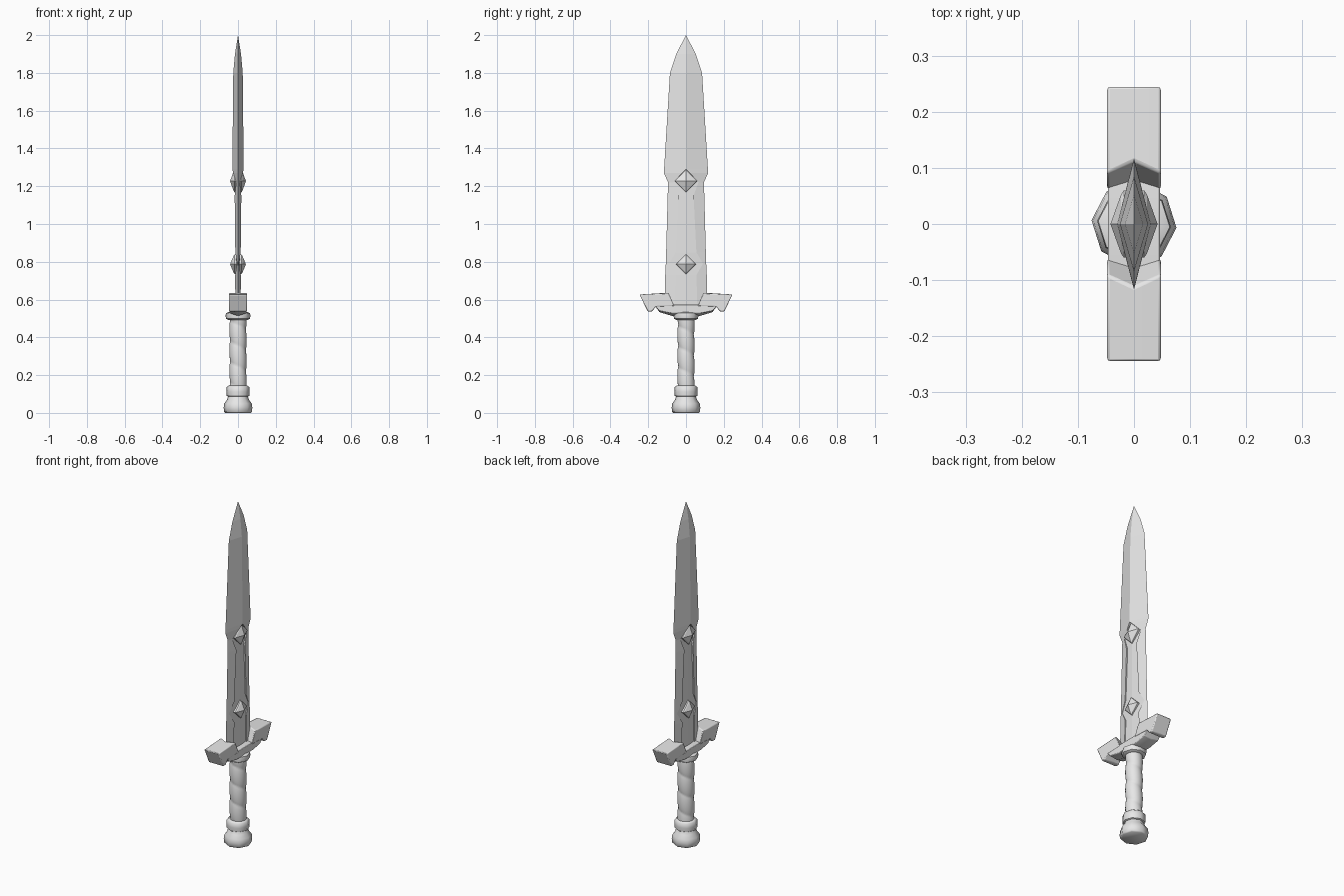
import bpy, bmesh, math
from mathutils import Vector

cube = bpy.data.objects.get("Cube")
if cube:
    bpy.data.objects.remove(cube)

steel = bpy.data.materials.new("plain_grey")
steel.use_nodes = True
GREY = (0.8, 0.8, 0.8, 1)
steel.diffuse_color = GREY
steel.node_tree.nodes["Principled BSDF"].inputs["Base Color"].default_value = GREY


def finish(name, bm, mirror=None, bevel=0, smooth=None):
    """Turn a bmesh into a named object with optional mirror, bevel and smoothing."""
    bmesh.ops.remove_doubles(bm, verts=bm.verts, dist=1e-5)
    bmesh.ops.recalc_face_normals(bm, faces=bm.faces)
    me = bpy.data.meshes.new(name)
    bm.to_mesh(me)
    bm.free()
    ob = bpy.data.objects.new(name, me)
    bpy.context.collection.objects.link(ob)
    me.materials.append(steel)
    if mirror:
        mod = ob.modifiers.new("mirror", 'MIRROR')
        mod.use_axis = mirror
        mod.merge_threshold = 1e-4
    if bevel:
        mod = ob.modifiers.new("bevel", 'BEVEL')
        mod.width = bevel
        mod.segments = 2
        mod.limit_method = 'ANGLE'
        mod.angle_limit = math.radians(35)
    if smooth:
        bpy.ops.object.select_all(action='DESELECT')
        ob.select_set(True)
        bpy.context.view_layer.objects.active = ob
        bpy.ops.object.shade_smooth_by_angle(angle=math.radians(smooth))
    return ob


def add_face(bm, pts):
    """Add a polygon, skipping repeated corners."""
    keep = []
    for p in map(Vector, pts):
        if all((p - q).length > 1e-6 for q in keep):
            keep.append(p)
    if len(keep) > 2:
        bm.faces.new([bm.verts.new(p) for p in keep])


def rings_to_tube(bm, rings):
    """Skin a list of closed rings and cap both ends."""
    for a, b in zip(rings, rings[1:]):
        n = len(a)
        for i in range(n):
            j = (i + 1) % n
            add_face(bm, (a[i], a[j], b[j], b[i]))
    add_face(bm, rings[0])
    add_face(bm, rings[-1])


def lathe(name, profile, sides, turn=0, **kw):
    """Revolve (radius, height) pairs about the z axis."""
    bm = bmesh.new()
    angles = [turn + math.tau * i / sides for i in range(sides)]
    rings_to_tube(bm, [[(r * math.cos(a), r * math.sin(a), z) for a in angles]
                       for r, z in profile])
    return finish(name, bm, **kw)


def slab(name, edge, middle, half, **kw):
    """Skin a (y, z) outline across x, with a different outline at the centre."""
    bm = bmesh.new()
    rings_to_tube(bm, [[(x, y, z) for y, z in outline]
                       for x, outline in ((-half, edge), (0, middle), (half, edge))])
    return finish(name, bm, **kw)


# Blade: rows of height, half width, recessed panel half width, ridge thickness
rows = [(0.57, 0.113, 0.060, 0.030), (0.73, 0.110, 0.055, 0.030),
        (0.79, 0.107, 0.090, 0.030), (0.85, 0.105, 0.055, 0.030),
        (1.15, 0.097, 0.040, 0.030), (1.22, 0.095, 0.066, 0.030),
        (1.27, 0.117, 0.020, 0.030), (1.29, 0.116, 0, 0.030),
        (1.80, 0.085, 0, 0.025), (1.90, 0.052, 0, 0.016), (2.0, 0, 0, 0)]


def section(z, w, p, t):
    rim = t * (1 - p / w) if w else 0
    lip = min(0.009, rim * 0.6)
    return [(0.012, 0, z), (lip if p else 0.012, p, z), (rim, p, z), (0, w, z)]


bm = bmesh.new()
for low, high in zip(rows, rows[1:]):
    a, b = section(*low), section(*high)
    first = 0 if low[2] else 2
    for i in range(first, 3):
        add_face(bm, (a[i], a[i + 1], b[i + 1], b[i]))
finish("blade", bm, mirror=(True, True, False))

# Diamond studs set into both faces of the blade
for label, height, size in (("upper", 1.227, 0.060), ("lower", 0.787, 0.052)):
    bm = bmesh.new()
    diamond = [(0, 1), (1, 0), (0, -1), (-1, 0)]
    rings = [[(x, y * size * s, height + z * size * s) for y, z in diamond]
             for x, s in ((0, 1), (0.018, 1), (0.023, 0.88), (0.042, 0))]
    for a, b in zip(rings, rings[1:]):
        for i in range(4):
            j = (i + 1) % 4
            add_face(bm, (a[i], a[j], b[j], b[i]))
    finish(label + "_stud", bm, mirror=(True, False, False))

# Guard: hooked arms on both sides, with a chevron inner face
arm_outer = [(0.246, 0.627), (0.203, 0.537), (0.180, 0.537), (0.160, 0.562)]
arm_edge = [(0.060, 0.565), (0.090, 0.635)] + arm_outer
arm_middle = [(0.075, 0.565), (0.112, 0.635)] + arm_outer
slab("guard_arms", arm_edge, arm_middle, 0.048,
     mirror=(False, True, False), bevel=0.005, smooth=30)

# Guard: central bar with a keeled underside


def both_sides(half):
    return half + [(-y, z) for y, z in reversed(half)]


bar_top = [(0.06, 0.574), (0.162, 0.564)]
slab("guard_bar", both_sides(bar_top + [(0.140, 0.540), (0.075, 0.528)]),
     both_sides(bar_top + [(0.140, 0.533), (0.075, 0.514)]), 0.046,
     bevel=0.003, smooth=30)

# Grip: a spiral wrap of soft ridges
STEPS, SIDES, PITCH, BOTTOM, TOP = 60, 24, 0.11, 0.13, 0.50
bm = bmesh.new()
rings = []
for k in range(STEPS + 1):
    z = BOTTOM + (TOP - BOTTOM) * k / STEPS
    ring = []
    for i in range(SIDES):
        a = math.tau * i / SIDES
        phase = z / PITCH + a / math.tau
        r = 0.040 + 0.006 * abs(math.sin(math.pi * phase)) ** 0.6
        ring.append((r * math.cos(a), r * math.sin(a), z))
    rings.append(ring)
rings_to_tube(bm, rings)
finish("grip", bm, smooth=40)

# Collar, lower ring and pommel, all eight sided
turn = math.radians(-5)
lathe("collar", [(0.052, 0.492), (0.064, 0.499), (0.066, 0.515), (0.064, 0.528),
                 (0.050, 0.534)], 8, turn, smooth=50)
lathe("lower_ring", [(0.050, 0.084), (0.060, 0.090), (0.062, 0.112), (0.060, 0.137),
                     (0.050, 0.144)], 8, turn, smooth=50)
lathe("pommel", [(0.068, 0), (0.075, 0.006), (0.076, 0.030), (0.073, 0.050),
                 (0.058, 0.070), (0.052, 0.090)], 8, turn, smooth=50)
